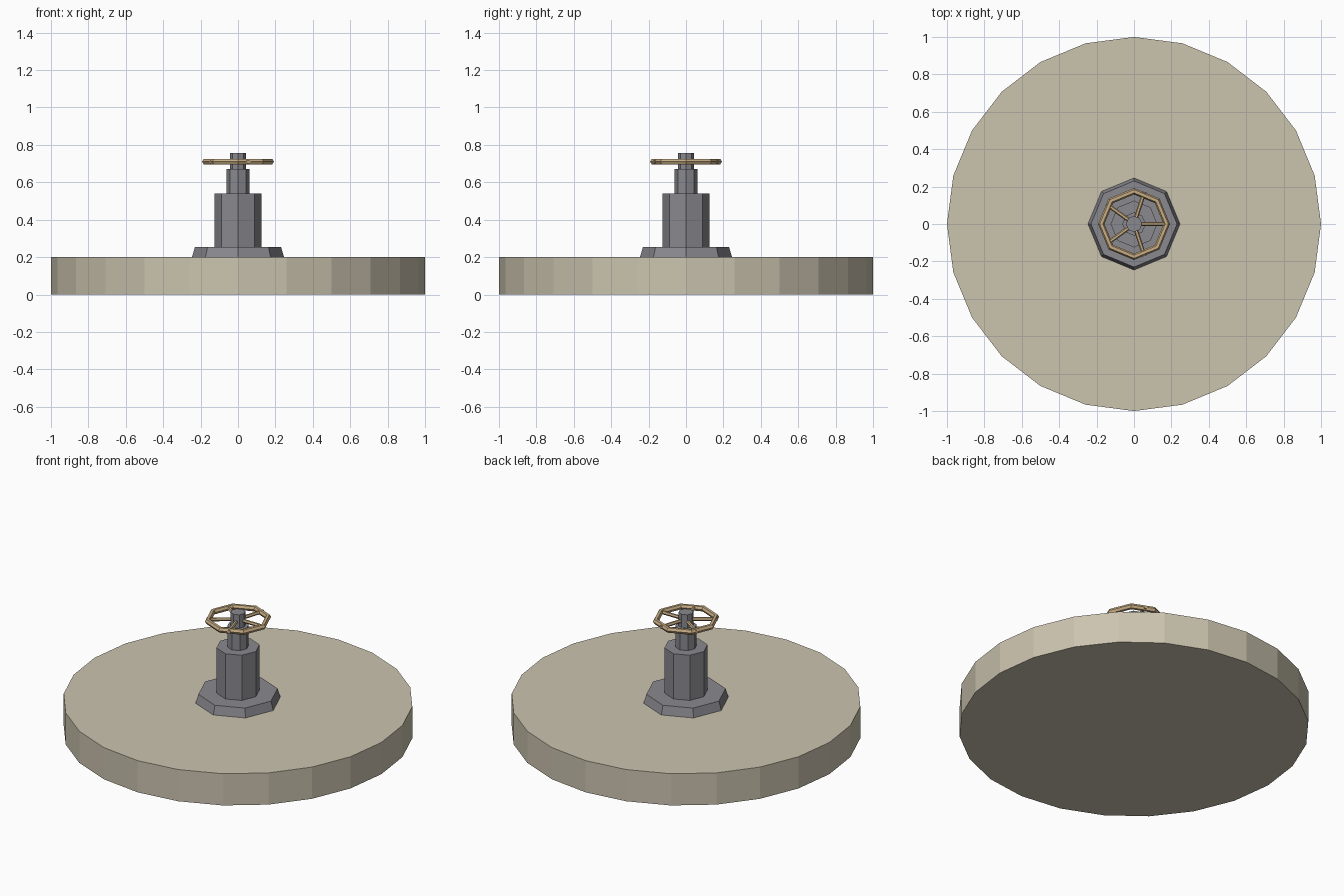
import bpy
import math
from mathutils import Matrix, Vector

if "Cube" in bpy.data.objects:
    bpy.data.objects.remove(bpy.data.objects["Cube"])


def material(name, rgb):
    m = bpy.data.materials.new(name)
    m.diffuse_color = (*rgb, 1.0)
    m.use_nodes = True
    m.node_tree.nodes["Principled BSDF"].inputs["Base Color"].default_value = m.diffuse_color
    return m


SAND = material("sand", (0.60, 0.55, 0.43))
STEEL = material("steel grey", (0.25, 0.25, 0.275))
BRASS = material("tan brass", (0.58, 0.42, 0.23))


def prism(name, sides, r_bottom, r_top, z0, z1, mat):
    """Upright faceted cylinder or cone with a corner on the x axis."""
    bpy.ops.mesh.primitive_cone_add(vertices=sides, radius1=r_bottom, radius2=r_top,
                                    depth=z1 - z0, location=(0, 0, (z0 + z1) / 2))
    obj = bpy.context.object
    obj.name = name
    obj.data.materials.append(mat)
    return obj


# Round ground slab
prism("ground_slab", 24, 1.0, 1.0, 0.0, 0.2, SAND)

# Stepped octagonal valve body
prism("base_flange", 8, 0.246, 0.23, 0.2, 0.255, STEEL)
prism("valve_body", 8, 0.125, 0.125, 0.255, 0.54, STEEL)
prism("valve_neck", 8, 0.062, 0.062, 0.54, 0.672, STEEL)
prism("valve_stem", 8, 0.043, 0.043, 0.672, 0.757, STEEL)

# Hand wheel rim
WHEEL_Z = 0.71
bpy.ops.mesh.primitive_torus_add(major_segments=8, minor_segments=6, major_radius=0.175,
                                 minor_radius=0.017, location=(0, 0, WHEEL_Z))
rim = bpy.context.object
rim.name = "wheel_rim"
rim.data.materials.append(BRASS)

# Five spokes from the stem to the rim
for i in range(5):
    angle = i * math.tau / 5
    direction = Vector((math.cos(angle), math.sin(angle), 0))
    bpy.ops.mesh.primitive_cylinder_add(vertices=6, radius=0.011, depth=0.18)
    spoke = bpy.context.object
    spoke.name = f"wheel_spoke_{i + 1}"
    spoke.data.materials.append(BRASS)
    spoke.matrix_world = (Matrix.Translation(direction * 0.09 + Vector((0, 0, WHEEL_Z)))
                          @ Matrix.Rotation(angle, 4, 'Z')
                          @ Matrix.Rotation(math.pi / 2, 4, 'Y'))
